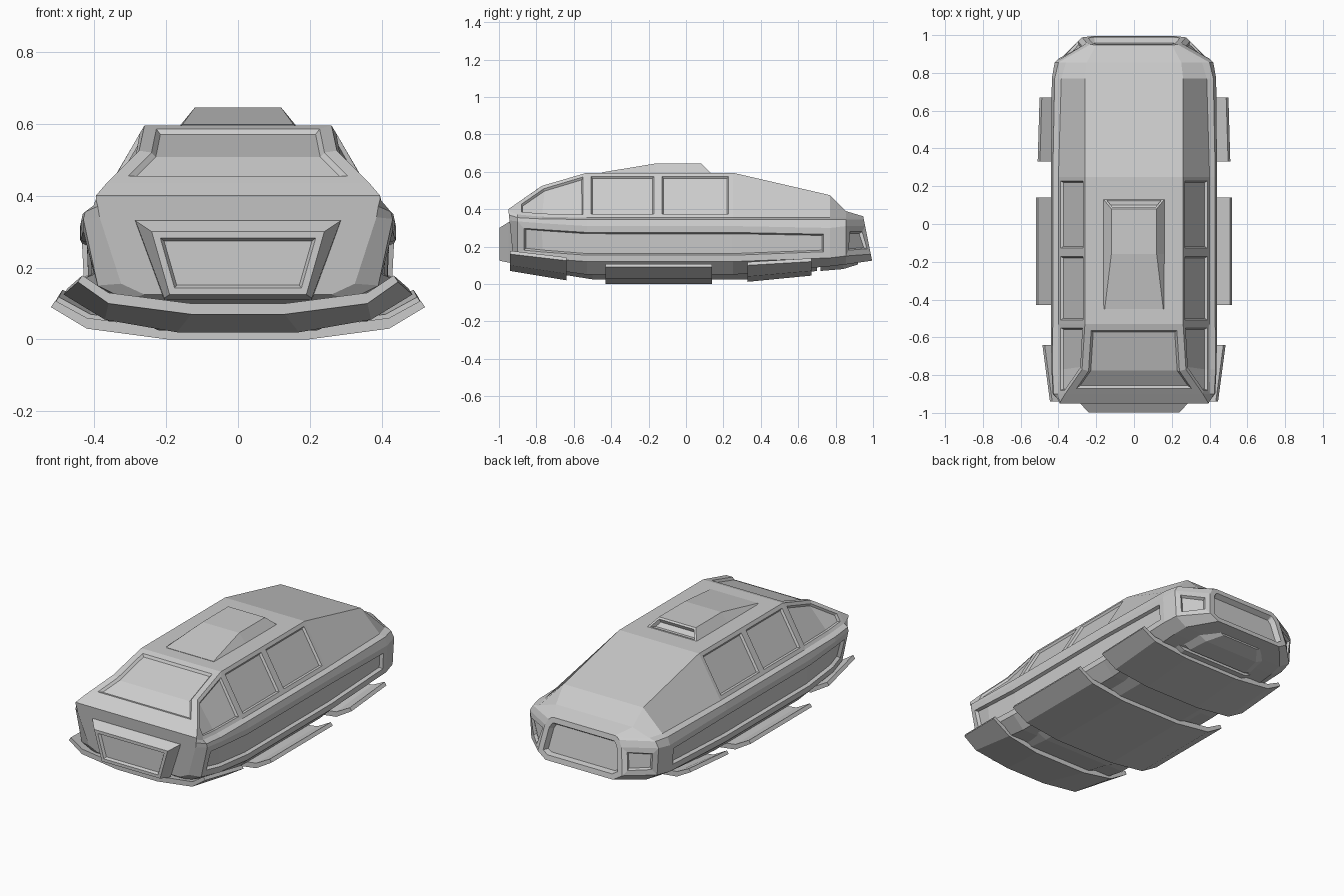
import bpy, bmesh

if "Cube" in bpy.data.objects:
    bpy.data.objects.remove(bpy.data.objects["Cube"])


def loft(stations):
    """Skin mirrored half-profiles (x, z); each station is (y, lean, points), y shifts by lean*z."""
    bm = bmesh.new()
    rings = []
    for y, lean, half in stations:
        ring = list(half) + [(-x, z) for x, z in reversed(half)]
        rings.append([bm.verts.new((x, y + lean * z, z)) for x, z in ring])
    n = len(rings[0])
    grid = [[bm.faces.new((a[j], a[(j + 1) % n], b[(j + 1) % n], b[j])) for j in range(n)]
            for a, b in zip(rings, rings[1:])]
    caps = [bm.faces.new(rings[0]), bm.faces.new(rings[-1])]
    bmesh.ops.recalc_face_normals(bm, faces=bm.faces[:])
    bm.normal_update()
    return bm, grid, caps


def recess(bm, faces, border, depth, lip=0.008):
    """Leave a border round the faces, then sink them."""
    for t, d in ((border, 0), (lip, -depth)):
        bmesh.ops.inset_region(bm, faces=faces, thickness=t, depth=d,
                               use_even_offset=True, use_boundary=True)
        bm.normal_update()


def finish(bm, name):
    mesh = bpy.data.meshes.new(name)
    bm.to_mesh(mesh)
    bm.free()
    ob = bpy.data.objects.new(name, mesh)
    bpy.context.collection.objects.link(ob)
    return ob


# Hull: roof edge, cabin foot, belt, side top, side bottom, floor edge
low = [(.40, .355), (.43, .345), (.44, .31), (.432, .12), (.36, .05)]
main = [(.26, .595)] + low
hull = [
    (-.91, -.1, [(.395, .40), (.395, .39), (.39, .37), (.385, .34), (.325, .155), (.26, .125)]),
    (-.90, 0, [(.365, .435), (.402, .372), (.425, .355), (.43, .335), (.39, .15), (.31, .11)]),
    (-.77, 0, [(.275, .525), (.40, .36), (.432, .348), (.437, .325), (.42, .138), (.35, .085)]),
    (-.53, 0, main), (-.15, 0, main), (.25, 0, main),
    (.77, 0, [(.26, .475), (.385, .355), (.42, .345), (.435, .30), (.427, .14), (.35, .095)]),
    (.855, 0, [(.25, .39), (.36, .355), (.40, .345), (.42, .31), (.41, .15), (.34, .105)]),
    (1.02, -.2, [(.20, .362), (.215, .357), (.23, .345), (.25, .31), (.275, .16), (.22, .125)]),
]
bm, grid, caps = loft(hull)
recess(bm, [grid[1][11], grid[2][11]], .035, .012, .012)        # windscreen
for cabin, side in ((0, 3), (10, 7)):
    recess(bm, [grid[1][cabin], grid[2][cabin]], .02, .012)     # quarter window
    recess(bm, [grid[3][cabin]], .022, .012)                    # door windows
    recess(bm, [grid[4][cabin]], .022, .012)
    recess(bm, [grid[i][side] for i in range(1, 6)], .034, .018)  # side trim
    recess(bm, [grid[7][side]], .03, .015)                      # rear lamp
recess(bm, [caps[1]], .03, .03, .012)                           # tail panel
finish(bm, "hull")

# Nose grille
bm, grid, caps = loft([(-.92, 0, [(.29, .335), (.205, .11)]),
                       (-.95, 0, [(.285, .33), (.205, .115)]),
                       (-.998, 0, [(.24, .30), (.19, .125)])])
recess(bm, [caps[1]], .018, .015)
finish(bm, "nose_grille")

# Roof scoop with a vent at the back
top = [(.12, .645), (.165, .59)]
bm, grid, caps = loft([(-.45, 0, [(.155, .597), (.165, .59)]),
                       (-.16, 0, top), (.07, 0, top),
                       (.725, -1, [(.12, .645), (.165, .59)])])
recess(bm, [caps[1]], .012, .02)
finish(bm, "roof_scoop")


# Hover pads: full-width bent plates under the hull
def pad(name, edges, t=.03):
    stations = []
    for y, lower in edges:
        upper = [(x, z + t) for x, z in lower[:-1]]
        tx, tz = lower[-1]
        stations.append((y, 0, upper + [(tx - .012, tz + .018), (tx, tz)] + lower[-2::-1]))
    finish(loft(stations)[0], name)


pad("front_hover_pad", [(-.94, [(.13, .07), (.36, .10), (.445, .16)]),
                        (-.64, [(.17, .02), (.37, .055), (.485, .125)])])
pad("middle_hover_pad", [(-.43, [(.195, 0), (.42, .03), (.52, .09)]),
                         (.14, [(.195, 0), (.42, .03), (.52, .09)])])
pad("rear_hover_pad", [(.33, [(.18, .012), (.41, .04), (.51, .10)]),
                       (.67, [(.18, .045), (.41, .07), (.50, .12)])])

# Floor keel and rear underside skirt
finish(loft([(-.72, 0, [(.26, .10), (.20, .06)]), (-.5, 0, [(.30, .06), (.22, .025)]),
             (.36, 0, [(.30, .06), (.22, .025)]), (.70, 0, [(.28, .10), (.22, .07)])])[0], "floor_keel")
finish(loft([(.72, 0, [(.28, .11), (.20, .07)]), (.84, 0, [(.26, .12), (.18, .08)]),
             (.92, 0, [(.18, .13), (.12, .105)])])[0], "tail_skirt")
